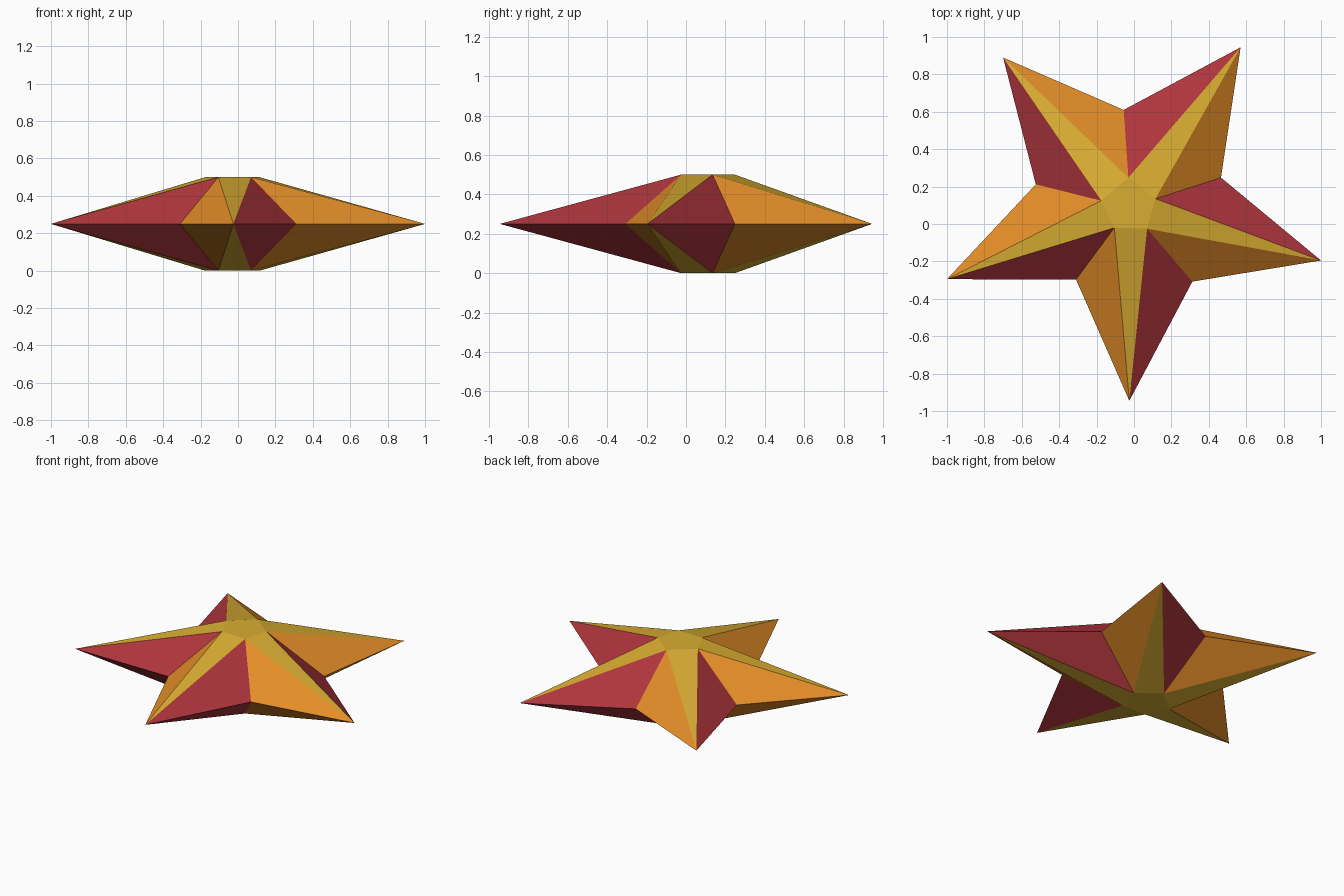
import bpy, bmesh

if "Cube" in bpy.data.objects:
    bpy.data.objects.remove(bpy.data.objects["Cube"])

def make_material(name, colour):
    m = bpy.data.materials.new(name)
    m.diffuse_color = (*colour, 1.0)
    m.use_nodes = True
    m.node_tree.nodes["Principled BSDF"].inputs["Base Color"].default_value = m.diffuse_color
    return m

YELLOW, RED, ORANGE = 0, 1, 2
materials = [
    make_material("golden yellow", (0.70, 0.42, 0.032)),
    make_material("deep red", (0.43, 0.036, 0.046)),
    make_material("warm orange", (0.78, 0.27, 0.021)),
]

# Irregular star outline, counter-clockwise; each notch follows its tip
tips = [(0.57, 0.945), (-0.70, 0.89), (-1.0, -0.295), (-0.025, -0.945), (1.0, -0.195)]
notches = [(-0.055, 0.61), (-0.525, 0.212), (-0.31, -0.297), (0.312, -0.308), (0.465, 0.248)]
# Flat centre plate corners, one below each notch
hub = [(-0.03, 0.248), (-0.175, 0.125), (-0.105, -0.02), (0.07, -0.025), (0.115, 0.135)]
MID, HALF = 0.25, 0.25

bm = bmesh.new()
tip_v = [bm.verts.new((x, y, MID)) for x, y in tips]
notch_v = [bm.verts.new((x, y, MID)) for x, y in notches]

def add_face(verts, colour, flip):
    f = bm.faces.new(verts[::-1] if flip else verts)
    f.material_index = colour

# Upper half, then the mirrored lower half
for side in (1, -1):
    flip = side < 0
    hub_v = [bm.verts.new((x, y, MID + side * HALF)) for x, y in hub]
    add_face(hub_v, YELLOW, flip)
    for i in range(5):
        add_face([tip_v[i], hub_v[i], hub_v[i - 1]], YELLOW, flip)
        add_face([tip_v[i], notch_v[i], hub_v[i]], RED, flip)
        add_face([tip_v[i], hub_v[i - 1], notch_v[i - 1]], ORANGE, flip)

bmesh.ops.recalc_face_normals(bm, faces=bm.faces)
mesh = bpy.data.meshes.new("star")
bm.to_mesh(mesh)
bm.free()
for m in materials:
    mesh.materials.append(m)
star = bpy.data.objects.new("star", mesh)
bpy.context.collection.objects.link(star)
